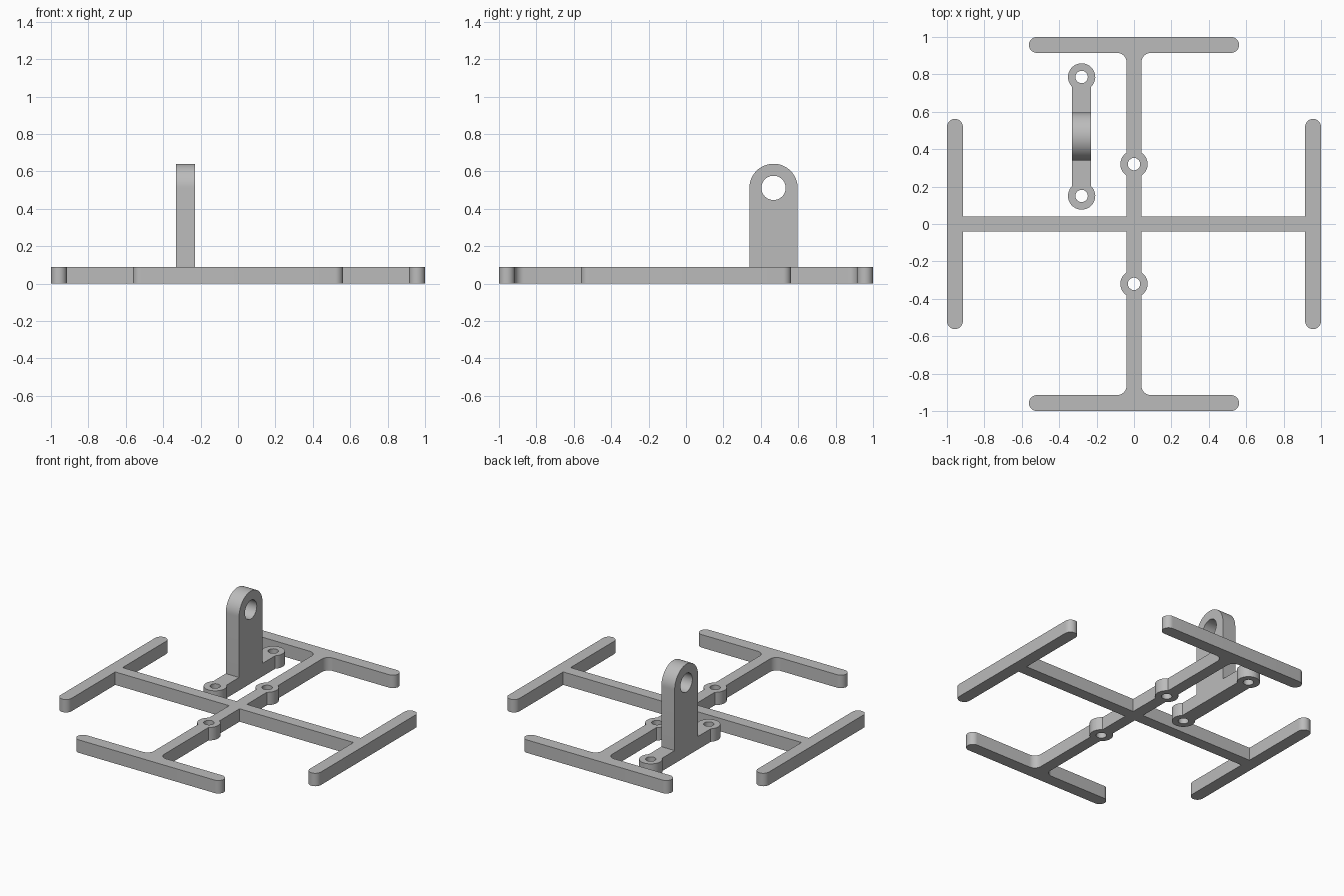
import bpy
import bmesh
from math import acos, cos, pi, sin
from mathutils import Matrix

if "Cube" in bpy.data.objects:
    bpy.data.objects.remove(bpy.data.objects["Cube"])

THICK = 0.09     # plate height
ARM = 0.04       # half width of the frame arms
BAR = 0.0425     # half width of the end bars
BAR_END = 0.562  # half length of the end bars
EYE, HOLE = 0.073, 0.033  # screw eyelet and its hole

grey = bpy.data.materials.new("plain grey")
grey.use_nodes = True
colour = (0.5, 0.5, 0.5, 1)
grey.diffuse_color = colour
grey.node_tree.nodes["Principled BSDF"].inputs["Base Color"].default_value = colour


def arc(cx, cy, r, a, b, steps=16):
    """Points of an arc from angle a to angle b."""
    angles = [a + (b - a) * i / steps for i in range(steps + 1)]
    return [(cx + r * cos(t), cy + r * sin(t)) for t in angles]


def circle(cx, cy, r):
    return arc(cx, cy, r, 0, 2 * pi, 40)[:-1]


def mirror(points, sx, sy):
    """Mirrored copy of an outline, reversed so that the loop runs on."""
    return [(x * sx, y * sy) for x, y in reversed(points)]


def plate(name, loops, depth, matrix=Matrix()):
    """Flat outline with holes, extruded to a solid."""
    bm = bmesh.new()
    for loop in loops:
        verts = [bm.verts.new((x, y, 0)) for x, y in loop]
        for a, b in zip(verts, verts[1:] + verts[:1]):
            bm.edges.new((a, b))
    bmesh.ops.remove_doubles(bm, verts=bm.verts[:], dist=0.0001)
    bmesh.ops.triangle_fill(bm, edges=bm.edges[:], use_beauty=True)
    top = bmesh.ops.extrude_face_region(bm, geom=bm.faces[:], use_keep_orig=True)
    moved = [g for g in top["geom"] if isinstance(g, bmesh.types.BMVert)]
    bmesh.ops.translate(bm, verts=moved, vec=(0, 0, depth))
    bmesh.ops.recalc_face_normals(bm, faces=bm.faces[:])
    bm.transform(matrix)
    mesh = bpy.data.meshes.new(name)
    bm.to_mesh(mesh)
    bm.free()
    mesh.materials.append(grey)
    obj = bpy.data.objects.new(name, mesh)
    bpy.context.collection.objects.link(obj)
    bpy.ops.object.select_all(action="DESELECT")
    obj.select_set(True)
    bpy.context.view_layer.objects.active = obj
    bpy.ops.object.shade_smooth_by_angle(angle=pi / 6)
    return obj


# Cross frame: one quarter of the outline, mirrored twice
bar_mid, bar_cap, fillet = 1 - BAR, BAR_END - BAR, 0.05
inner = 1 - 2 * BAR
eye_y = 0.32
a = acos(ARM / EYE)
quarter = arc(bar_mid, bar_cap, BAR, 0, pi)
quarter += [(inner, ARM), (ARM, ARM)]
quarter += arc(0, eye_y, EYE, -a, a)
quarter += arc(ARM + fillet, inner - fillet, fillet, pi, pi / 2, 8)
quarter += arc(bar_cap, bar_mid, BAR, -pi / 2, pi / 2)
half = quarter + mirror(quarter, -1, 1)
outline = half + mirror(half, 1, -1)
plate("cross_frame", [outline, circle(0, eye_y, HOLE), circle(0, -eye_y, HOLE)], THICK)

# Bracket foot: strip with an eyelet at each end
foot_x, foot_y, reach, strip = -0.28, 0.468, 0.318, 0.051
b = acos(strip / EYE)
end = arc(0, reach, EYE, -b, pi + b, 32)
foot = end + [(-x, -y) for x, y in end]
plate("bracket_foot", [foot, circle(0, reach, HOLE), circle(0, -reach, HOLE)], THICK,
      Matrix.Translation((foot_x, foot_y, 0)))

# Bracket upright: round-topped lug with a cross hole, profile turned into the yz plane
lug, eye_z = 0.129, 0.512
profile = arc(0, eye_z, lug, 0, pi, 32) + [(-lug, THICK), (lug, THICK)]
turn = Matrix(((0, 0, 1, foot_x - strip), (1, 0, 0, foot_y), (0, 1, 0, 0), (0, 0, 0, 1)))
plate("bracket_upright", [profile, circle(0, eye_z, 0.065)], 2 * strip, turn)
